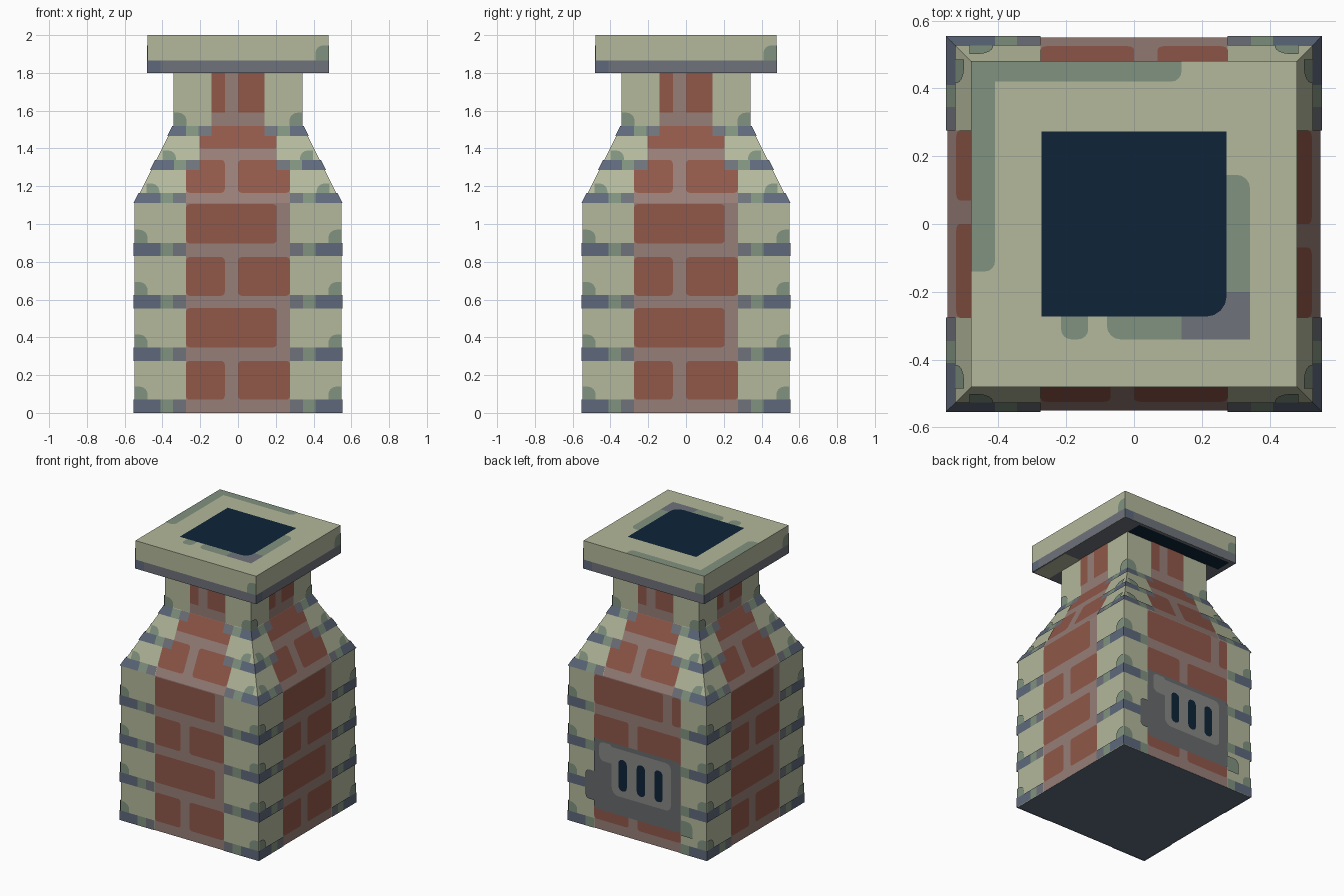
import bpy, math

if "Cube" in bpy.data.objects:
    bpy.data.objects.remove(bpy.data.objects["Cube"])

# ---------- colours ----------
def lin(c):
    c /= 255
    return c / 12.92 if c <= 0.04045 else ((c + 0.055) / 1.055) ** 2.4

MATS = {}
for name, h in {"olive stone": 0xB3B89B, "red brick": 0x905849, "mauve mortar": 0x977E77,
                "blue slate": 0x5E697B, "grey slate": 0x6E727A, "sage moss": 0x80927F,
                "dark navy": 0x0E2438, "vent light grey": 0x888886,
                "vent dark grey": 0x676A6C}.items():
    m = bpy.data.materials.new(name)
    m.diffuse_color = (lin(h >> 16), lin(h >> 8 & 255), lin(h & 255), 1)
    m.use_nodes = True
    m.node_tree.nodes["Principled BSDF"].inputs["Base Color"].default_value = m.diffuse_color
    MATS[name] = m

def make(name, verts, faces, mat):
    me = bpy.data.meshes.new(name)
    me.from_pydata(verts, [], faces)
    me.materials.append(MATS[mat])
    me.update()
    ob = bpy.data.objects.new(name, me)
    bpy.context.collection.objects.link(ob)
    return ob

# ---------- square-section solids ----------
def tower(name, rings, mat):
    verts = [(sx * d, sy * d, z) for d, z in rings
             for sx, sy in ((-1, -1), (1, -1), (1, 1), (-1, 1))]
    faces = [(3, 2, 1, 0)]
    for r in range(len(rings) - 1):
        for i in range(4):
            a, b = r * 4 + i, r * 4 + (i + 1) % 4
            faces.append((a, b, b + 4, a + 4))
    n = len(verts)
    faces.append((n - 4, n - 3, n - 2, n - 1))
    return make(name, verts, faces, mat)

BASE, NECK, CAP = 0.548, 0.342, 0.48
body = tower("chimney_body", [(BASE, 0), (BASE, 1.11), (NECK, 1.52), (NECK, 1.8)], "olive stone")
body.data.materials.append(MATS["blue slate"])
body.data.polygons[0].material_index = 1
cap = tower("chimney_cap", [(CAP, 1.8), (CAP, 2.0)], "olive stone")
cap.data.materials.append(MATS["grey slate"])
cap.data.polygons[0].material_index = 1

def half(z, on_cap):
    if on_cap:
        return CAP
    t = min(1, max(0, (z - 1.11) / 0.41))
    return BASE + (NECK - BASE) * t

# ---------- painted patches, gathered per part ----------
PARTS = {}

def rounded(u0, u1, v0, v1, r=(0, 0, 0, 0)):
    """Rectangle outline; r gives radii for bottom-left, bottom-right, top-right, top-left."""
    pts = []
    for i, (cu, cv, su, sv) in enumerate(((u0, v0, 1, 1), (u1, v0, -1, 1),
                                          (u1, v1, -1, -1), (u0, v1, 1, -1))):
        if not r[i]:
            pts.append((cu, cv))
            continue
        for k in range(5):
            a = math.pi + i * math.pi / 2 + k * math.pi / 8
            pts.append((cu + su * r[i] + r[i] * math.cos(a), cv + sv * r[i] + r[i] * math.sin(a)))
    return pts

def store(part, mat, pts):
    verts, faces = PARTS.setdefault((part, mat), ([], []))
    faces.append(tuple(range(len(verts), len(verts) + len(pts))))
    verts.extend(pts)

def side(part, mat, k, rect, layer=1, r=(0, 0, 0, 0), on_cap=False):
    """Patch on side k (0 front, 1 right, 2 back, 3 left), trimmed to the silhouette."""
    off, out = 0.002 * layer, []
    c, s = round(math.cos(k * math.pi / 2)), round(math.sin(k * math.pi / 2))
    for u, z in rounded(*rect, r):
        d = half(z, on_cap) + off
        u = max(-d, min(d, u))
        out.append((c * u + s * d, s * u - c * d, z))
    store(part, mat, out)

def flat(part, mat, z, rect, r=(0, 0, 0, 0)):
    pts = [(x, y, z) for x, y in rounded(*rect, r)]
    store(part, mat, pts if z > 1.9 else pts[::-1])

B = (0.02,) * 4
for k in range(4):
    w = 0.344 if k == 2 else 0.275
    # mortar column, stepping in towards the neck
    for u, z0, z1 in ((w, 0, 1.11), (0.275, 1.11, 1.34), (0.205, 1.34, 1.52), (0.14, 1.52, 1.8)):
        side("mortar_column", "mauve mortar", k, (-u, u, z0, z1))
    # bricks: alternating split rows and long rows
    for z in (0.07, 0.62):
        side("bricks", "red brick", k, (-w, -0.07, z, z + 0.205), 2, B)
        side("bricks", "red brick", k, (0, w, z, z + 0.205), 2, B)
        side("bricks", "red brick", k, (-w, 0.205, z + 0.277, z + 0.485), 2, B)
        if k == 2:
            side("bricks", "red brick", k, (0.275, w, z + 0.277, z + 0.485), 2, B)
    side("bricks", "red brick", k, (-0.275, -0.07, 1.165, 1.34), 2, B)
    side("bricks", "red brick", k, (0, 0.275, 1.165, 1.34), 2, B)
    side("bricks", "red brick", k, (-0.205, 0.205, 1.40, 1.52), 2)
    side("bricks", "red brick", k, (-0.14, -0.07, 1.59, 1.8), 2)
    side("bricks", "red brick", k, (0, 0.14, 1.59, 1.8), 2)
    # corner stones: slate joint, moss and grey ends; s mirrors left and right
    rows = [(z, 0.07, 0) for z in (0, 0.275, 0.553, 0.83)]
    rows += [(1.11, 0.055, 0), (1.285, 0.055, 0.07), (1.465, 0.055, 0.135)]
    for z, h, sh in rows:
        for s in (-1, 1):
            def span(a, b):
                return (min(s * a, s * b), max(s * a, s * b))
            side("corner_joints", "blue slate", k, (*span(0.41 - sh, 0.6), z, z + h), 3)
            side("corner_moss", "sage moss", k, (*span(0.345 - sh, 0.41 - sh), z, z + h), 3)
            if k != 2 or z > 1:
                side("joint_ends", "grey slate", k, (*span(0.275 - sh, 0.345 - sh), z, z + h), 3)
            # rounded moss blob above the joint
            edge = half(z + h, False) if z < 1 or z > 1.4 else half(z + h, False) - 0.035
            top = z + h + (0.07 if z < 1 or z > 1.4 else 0.05)
            rr = (0, 0, 0.045, 0) if s < 0 else (0, 0, 0, 0.045)
            side("corner_moss", "sage moss", k, (*span(edge - 0.07, edge), max(z + h, 1.52) if z > 1.4 else z + h, top), 3, rr)
    # cap side: grey lower band and moss blob
    side("cap_band", "grey slate", k, (-0.41, 0.6, 1.8, 1.865), 1, on_cap=True)
    side("cap_band_end", "blue slate", k, (-0.6, -0.41, 1.8, 1.865), 1, on_cap=True)
    side("cap_moss", "sage moss", k, (0.41, 0.6, 1.865, 1.945), 1, (0, 0, 0, 0.04), True)

# ---------- vent on the back ----------
side("vent_surround", "vent dark grey", 2, (-0.344, 0.344, 0.145, 0.65), 4, (0.03, 0.02, 0.03, 0))
side("vent_surround", "vent dark grey", 2, (-0.41, -0.344, 0.2, 0.41), 4, (0.03, 0, 0, 0.03))
side("vent_plate", "vent light grey", 2, (-0.2, 0.27, 0.28, 0.62), 5, (0.05, 0.04, 0.04, 0))
side("vent_plate", "vent light grey", 2, (-0.3, -0.2, 0.5, 0.635), 5, (0.04, 0, 0.02, 0.03))
for u in (-0.145, 0, 0.14):
    side("vent_slots", "dark navy", 2, (u, u + 0.066, 0.325, 0.55), 6, (0.03,) * 4)
side("vent_moss", "sage moss", 2, (0.344, 0.44, 0.13, 0.24), 4, (0, 0, 0.04, 0))

# ---------- cap top: flue opening with moss and grey stains ----------
T = 2.002
flat("flue_opening", "dark navy", T + 0.002, (-0.273, 0.273, -0.273, 0.273), (0, 0.06, 0, 0))
flat("cap_top_moss", "sage moss", T, (-CAP, -0.41, -0.14, 0.42), (0, 0.03, 0, 0))
flat("cap_top_moss", "sage moss", T, (-CAP, 0.14, 0.42, CAP), (0, 0.03, 0, 0))
flat("cap_top_moss", "sage moss", T, (0.27, 0.342, -0.2, 0.145), (0, 0, 0.04, 0))
flat("cap_top_moss", "sage moss", T, (-0.215, -0.135, -0.34, -0.27), (0.03, 0.03, 0, 0))
flat("cap_top_moss", "sage moss", T, (-0.08, 0.14, -0.34, -0.27), (0.04, 0, 0, 0))
flat("cap_top_stain", "grey slate", T, (0.14, 0.342, -0.34, -0.2))

# ---------- cap underside stains ----------
flat("cap_underside_dark", "dark navy", 1.798, (-0.44, 0.34, 0.342, 0.46))
flat("cap_underside_stone", "olive stone", 1.798, (0.342, 0.47, -0.47, -0.15))

for (part, mat), (verts, faces) in PARTS.items():
    make(part, verts, faces, mat)
